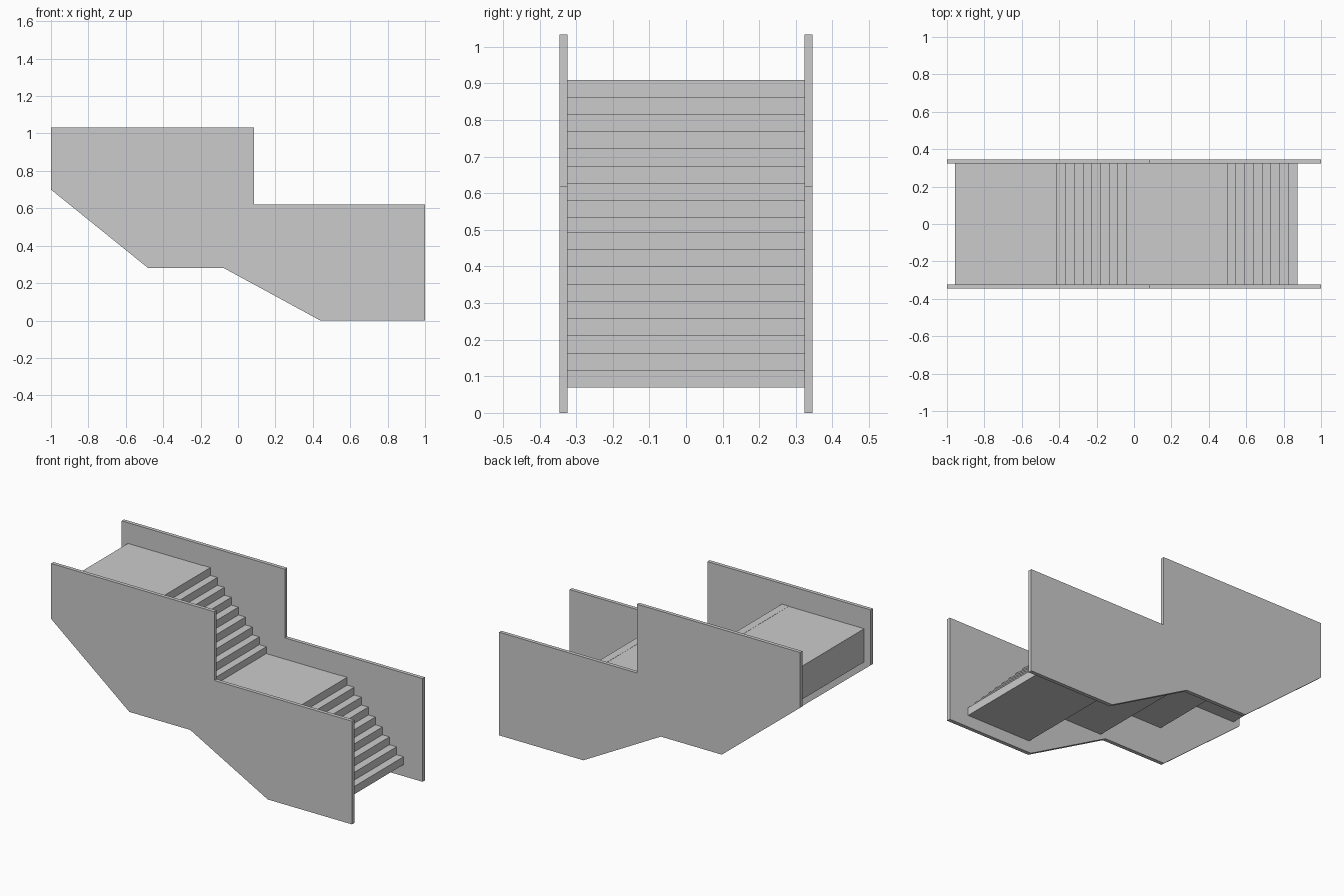
import bpy, bmesh

if "Cube" in bpy.data.objects:
    bpy.data.objects.remove(bpy.data.objects["Cube"])


def extrude_profile(name, pts, y0, y1):
    """Extrude an x/z outline along y."""
    bm = bmesh.new()
    face = bm.faces.new([bm.verts.new((x, y0, z)) for x, z in pts])
    res = bmesh.ops.extrude_face_region(bm, geom=[face])
    verts = [v for v in res["geom"] if isinstance(v, bmesh.types.BMVert)]
    bmesh.ops.translate(bm, verts=verts, vec=(0, y1 - y0, 0))
    bmesh.ops.recalc_face_normals(bm, faces=bm.faces)
    mesh = bpy.data.meshes.new(name)
    bm.to_mesh(mesh)
    bm.free()
    obj = bpy.data.objects.new(name, mesh)
    bpy.context.collection.objects.link(obj)
    return obj


def landing(name, x0, x1, top, thick=0.2):
    extrude_profile(name, [(x0, top - thick), (x1, top - thick), (x1, top), (x0, top)],
                    -0.323, 0.323)


def flight(name, x0, x1, bottom, top, steps=9):
    """Solid flight descending towards +x with a flat underside."""
    run, rise = (x1 - x0) / steps, (top - bottom) / steps
    pts = [(x0, bottom), (x0, top)]
    for i in range(1, steps + 1):
        x = x0 + run * i
        pts.append((x, top - rise * (i - 1)))
        pts.append((x, top - rise * i))
    extrude_profile(name, pts, -0.325, 0.325)


# Side walls
wall = [(-1, 1.033), (0.085, 1.033), (0.085, 0.62), (1, 0.62), (1, 0), (0.44, 0),
        (-0.075, 0.28), (-0.48, 0.28), (-1, 0.70)]
for name, s in (("front_wall", -1), ("back_wall", 1)):
    extrude_profile(name, wall, s * 0.324, s * 0.346)

# Landings
landing("upper_landing", -0.958, -0.457, 0.909)
landing("middle_landing", -0.042, 0.452, 0.493)

# Stair flights
flight("upper_flight", -0.457, -0.038, 0.487, 0.91)
flight("lower_flight", 0.452, 0.874, 0.07, 0.494)
